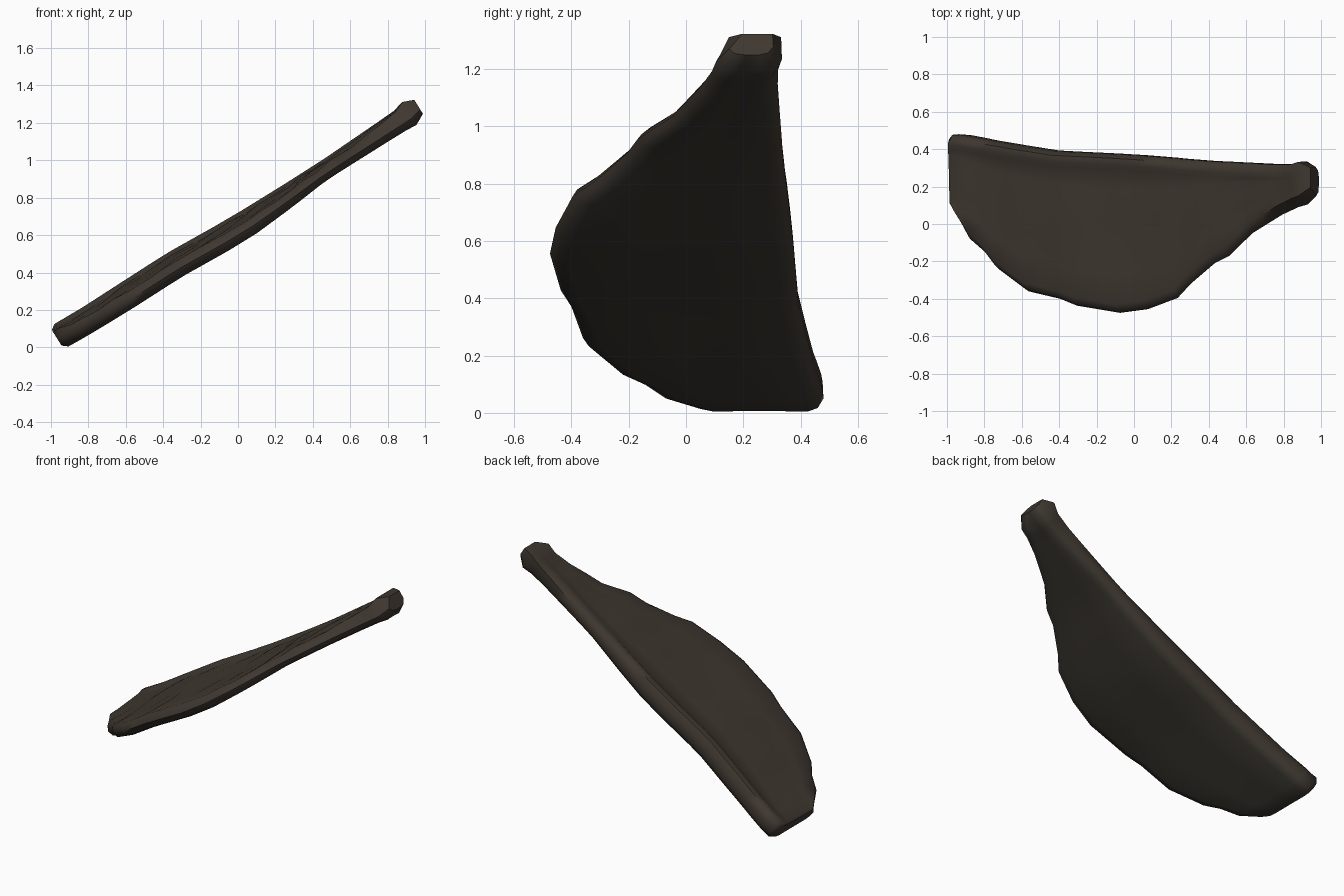
import bpy, bmesh, math, random
from mathutils import Vector

random.seed(4)


def material(name, rgb):
    m = bpy.data.materials.new(name)
    m.diffuse_color = (*rgb, 1)
    return m


top_brown = material("weathered brown", (0.050, 0.039, 0.030))
under_brown = material("dark underside brown", (0.042, 0.037, 0.029))

# Stations along the slab: x, z of mid-plane, front y, back y, half thickness, front fullness
STATIONS = [
    (-0.970, 0.052, 0.07, 0.455, 0.050, 0.6),
    (-0.945, 0.066, 0.03, 0.480, 0.072, 0.5),
    (-0.880, 0.103, -0.09, 0.475, 0.073, 0.2),
    (-0.800, 0.150, -0.16, 0.460, 0.073, 0.1),
    (-0.740, 0.187, -0.24, 0.447, 0.074, 0.0),
    (-0.580, 0.288, -0.36, 0.420, 0.076, 0.0),
    (-0.410, 0.397, -0.40, 0.393, 0.076, 0.0),
    (-0.320, 0.453, -0.437, 0.388, 0.076, 0.0),
    (-0.090, 0.582, -0.475, 0.377, 0.076, 0.0),
    (0.060, 0.672, -0.455, 0.368, 0.074, 0.0),
    (0.220, 0.780, -0.395, 0.355, 0.066, 0.05),
    (0.290, 0.828, -0.32, 0.348, 0.062, 0.1),
    (0.420, 0.920, -0.21, 0.338, 0.054, 0.2),
    (0.500, 0.973, -0.17, 0.334, 0.053, 0.3),
    (0.620, 1.052, -0.05, 0.328, 0.056, 0.4),
    (0.780, 1.157, 0.05, 0.320, 0.060, 0.6),
    (0.865, 1.213, 0.09, 0.322, 0.063, 0.8),
    (0.915, 1.252, 0.105, 0.335, 0.074, 1.0),
    (0.965, 1.287, 0.15, 0.305, 0.045, 1.0),
]

# Cross-section: fraction across, absolute y offset, height in half thicknesses
SECTION = [
    (0, 0.000, -0.40), (0, 0.015, 0.00), (0, 0.045, 0.20),
    (0.2, 0.03, 0.25), (0.4, 0.01, 0.38), (0.6, 0.0, 0.52), (0.8, -0.02, 0.66),
    (1, -0.085, 0.70), (1, -0.060, 0.97), (1, -0.025, 0.90), (1, -0.003, 0.40),
    (1, 0.000, -0.25), (1, -0.020, -0.80), (1, -0.055, -1.0),
    (0.65, 0.0, -0.98), (0.35, 0.0, -0.98), (0, 0.065, -1.0), (0, 0.020, -0.85),
]
NORMAL = Vector((-0.53, 0, 0.85))

# Subdivide each gap so that the worn surface can carry fine grain
rows = []
for a, b in zip(STATIONS, STATIONS[1:]):
    steps = 2 if b[0] - a[0] > 0.1 else 1
    for k in range(steps):
        rows.append([p + (q - p) * k / steps for p, q in zip(a, b)])
rows.append(list(STATIONS[-1]))

# Loft the slab from station to station
bm = bmesh.new()
rings = []
for x, z, front, back, t, full in rows:
    ring = []
    for j, (v, d, h) in enumerate(SECTION):
        if h > 0:
            h += (0.95 - h) * full * (1 if j > 1 else 0.3)
        y = front + v * (back - front) + d
        off = h * t
        if 2 <= j <= 6 and full < 0.5:
            off += random.uniform(-0.006, 0.006)
        ring.append(bm.verts.new(Vector((x, y, z)) + NORMAL * off))
    rings.append(ring)
n = len(SECTION)
for r, s in zip(rings, rings[1:]):
    for j in range(n):
        k = (j + 1) % n
        bm.faces.new((r[j], r[k], s[k], s[j]))
bm.faces.new(rings[0])
bm.faces.new(rings[-1][::-1])
bmesh.ops.recalc_face_normals(bm, faces=bm.faces[:])

# Underside colour by direction
for f in bm.faces:
    f.material_index = 1 if f.normal.dot(NORMAL) < -0.7 else 0

mesh = bpy.data.meshes.new("wood_slab")
bm.to_mesh(mesh)
bm.free()
mesh.materials.append(top_brown)
mesh.materials.append(under_brown)
slab = bpy.data.objects.new("wood_slab", mesh)
bpy.context.collection.objects.link(slab)
bpy.context.view_layer.objects.active = slab
slab.select_set(True)
bpy.ops.object.shade_smooth_by_angle(angle=math.radians(50))
